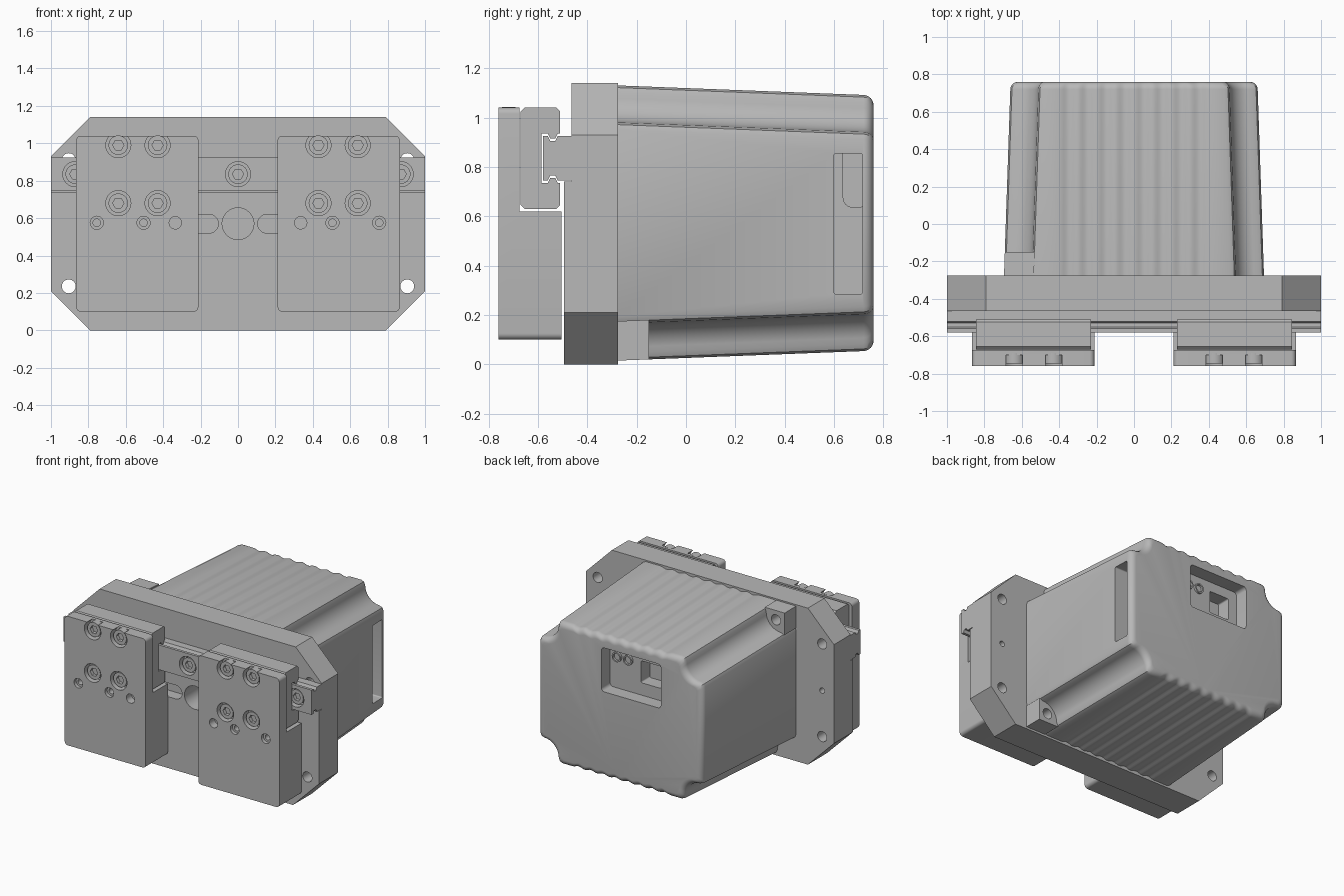
import bpy, bmesh, math

if "Cube" in bpy.data.objects:
    bpy.data.objects.remove(bpy.data.objects["Cube"], do_unlink=True)

GREY = (0.48, 0.48, 0.48, 1)
metal = bpy.data.materials.new("light grey")
metal.use_nodes = True
metal.diffuse_color = GREY
metal.node_tree.nodes["Principled BSDF"].inputs["Base Color"].default_value = GREY


def loft(name, rings):
    """Skin a list of matching point rings and cap both ends."""
    bm = bmesh.new()
    rows = [[bm.verts.new(p) for p in ring] for ring in rings]
    n = len(rows[0])
    for a, b in zip(rows, rows[1:]):
        for i in range(n):
            j = (i + 1) % n
            bm.faces.new((a[i], a[j], b[j], b[i]))
    bm.faces.new(rows[0])
    bm.faces.new(rows[-1])
    bmesh.ops.recalc_face_normals(bm, faces=bm.faces)
    mesh = bpy.data.meshes.new(name)
    bm.to_mesh(mesh)
    bm.free()
    mesh.materials.append(metal)
    obj = bpy.data.objects.new(name, mesh)
    bpy.context.collection.objects.link(obj)
    return obj


def prism(name, pts, lo, hi, axis="y"):
    """Extrude (x, z) points along y, or (y, z) points along x."""
    if axis == "y":
        return loft(name, [[(u, w, v) for u, v in pts] for w in (lo, hi)])
    return loft(name, [[(w, u, v) for u, v in pts] for w in (lo, hi)])


def rounded(u0, u1, v0, v1, r, steps=6):
    pts = []
    corners = ((u1 - r, v1 - r), (u0 + r, v1 - r), (u0 + r, v0 + r), (u1 - r, v0 + r))
    for k, (u, v) in enumerate(corners):
        for i in range(steps + 1):
            t = (k + i / steps) * math.pi / 2
            pts.append((u + r * math.cos(t), v + r * math.sin(t)))
    return pts


def circle(x, z, r, sides=32):
    return [(x + r * math.cos(math.tau * i / sides), z + r * math.sin(math.tau * i / sides))
            for i in range(sides)]


def drill(x, z, r, lo, hi, sides=32):
    return prism("cutter", circle(x, z, r, sides), lo, hi)


def cut(obj, cutters):
    for c in cutters:
        mod = obj.modifiers.new("cut", "BOOLEAN")
        mod.operation = "DIFFERENCE"
        mod.solver = "EXACT"
        mod.object = c
        bpy.context.view_layer.objects.active = obj
        bpy.ops.object.modifier_apply(modifier=mod.name)
        bpy.data.objects.remove(c, do_unlink=True)


def socket_bolt(name, x, z, front, back):
    bolt = drill(x, z, 0.052, front, back)
    bolt.name = name
    cut(bolt, [drill(x, z, 0.03, front - 0.05, front + 0.025, 6)])


# Flange plate with chamfered corners, a rail seat and drilled holes
C, T, H = 0.79, 0.21, 1.14
outline = [(-C, 0), (C, 0), (1, T), (1, H - T), (C, H), (-C, H), (-1, H - T), (-1, T)]
flange = prism("flange_plate", outline, -0.495, -0.275)
seat = [(-1.1, 0.74), (1.1, 0.74), (1.1, 1.2), (-1.1, 1.2)]
holes = [prism("cutter", seat, -0.6, -0.465), drill(0, 0.57, 0.085, -0.6, -0.3)]
for s in (-1, 1):
    holes += [drill(s * 0.905, z, 0.037, -0.6, -0.2) for z in (0.235, 0.91)]
    holes.append(drill(s * 0.905, 0.57, 0.02, -0.35, -0.2))
    inner, outer = sorted((s * 0.105, s * 0.4))
    holes.append(prism("cutter", rounded(inner, outer, 0.52, 0.62, 0.0499), -0.6, -0.41))
cut(flange, holes)

# Tapered housing with grooved corners and fluted top and bottom
MID, NOTCH, F = 0.5725, 0.15, 0.03


def quarter(a, b):
    pts = [(a, b - NOTCH - F), (a - 0.009, b - NOTCH - 0.009)]
    r = NOTCH - F
    for i in range(9):
        t = math.radians(270 - 90 * i / 8)
        pts.append((a - F + r * math.cos(t), b - F + r * math.sin(t)))
    pts += [(a - NOTCH - 0.009, b - 0.009), (a - NOTCH - F, b)]
    for i in range(33):
        x = 0.4 * (1 - i / 32)
        pts.append((x, b - 0.006 * (1 - math.cos(math.tau * x / 0.1))))
    return pts


def housing_size(y):
    t = (y + 0.275) / 1.035
    return 0.695 - 0.035 * t, 0.5575 - 0.04 * t


def housing_ring(y, inset=0):
    a, b = housing_size(y)
    q = quarter(a, b)
    half = q + [(-x, z) for x, z in q[-2::-1]]
    full = half + [(x, -z) for x, z in half[::-1]]
    ka, kb = 1 - inset / a, 1 - inset / b
    return [(x * ka, y, MID + z * kb) for x, z in full]


R = 0.04
rings = [housing_ring(-0.28), housing_ring(0.76 - R)]
for i in range(1, 7):
    t = math.radians(15 * i)
    rings.append(housing_ring(0.76 - R + R * math.sin(t), R * (1 - math.cos(t))))
housing = loft("housing", rings)
cut(housing, [
    prism("cutter", rounded(-0.33, 0.15, 0.68, 1.0, 0.025), 0.66, 0.9),
    prism("cutter", rounded(0.6, 0.715, 0.285, 0.855, 0.008), 0.3, 0.9, "x"),
    prism("cutter", rounded(-0.26, -0.1, 0.77, 0.93, 0.01), 0.56, 0.7),
])
prism("port_box", rounded(0.635, 0.74, 0.635, 0.95, 0.04), 0.25, 0.38, "x")

# Round connectors in the rear pocket
for x in (0.0, 0.09):
    connector = drill(x, 0.91, 0.036, 0.65, 0.675)
    connector.name = "round_connector"
    cut(connector, [drill(x, 0.91, 0.026, 0.655, 0.7)])

# Screw bosses filling two opposite corner grooves
for s in (-1, 1):
    ends = []
    for y in (-0.28, -0.15):
        a, b = housing_size(y)
        ends.append([(s * u, y, MID - s * v) for u, v in
                     ((a - 0.16, b - 0.16), (a, b - 0.16), (a, b), (a - 0.16, b))])
    boss = loft("screw_boss", ends)
    cut(boss, [drill(s * 0.62, MID - s * 0.485, 0.037, -0.24, -0.1)])

# Guide rail with a groove along each edge
half_rail = [(-0.46, 0.09), (-0.52, 0.09), (-0.53, 0.07), (-0.55, 0.07), (-0.56, 0.09), (-0.58, 0.09)]
RAIL_Z = 0.835
profile = [(y, RAIL_Z + d) for y, d in half_rail] + [(y, RAIL_Z - d) for y, d in half_rail[::-1]]
rail = prism("guide_rail", profile, -1, 1, "x")
cut(rail, [drill(x, RAIL_Z, 0.067, -0.7, -0.53) for x in (-0.87, 0, 0.87)])
for x in (-0.87, 0, 0.87):
    socket_bolt("rail_bolt", x, RAIL_Z, -0.565, -0.52)

# Carriage section wrapping the rail
half_carriage = [(-0.585, 0.1), (-0.56, 0.1), (-0.55, 0.08), (-0.53, 0.08), (-0.52, 0.1), (-0.51, 0.1),
                 (-0.51, 0.19), (-0.525, 0.205), (-0.655, 0.205), (-0.67, 0.19)]
carriage = [(y, RAIL_Z + d) for y, d in half_carriage]
carriage += [(y, RAIL_Z - d) for y, d in half_carriage[::-1]]

# Left and right sliding jaws
for s, side in ((-1, "right"), (1, "left")):
    x0, x1 = sorted((s * 0.23, s * 0.845))
    prism(side + "_carriage", carriage, x0, x1, "x")
    x0, x1 = sorted((s * 0.212, s * 0.865))
    jaw = prism(side + "_jaw", rounded(x0, x1, 0.1, 1.04, 0.025), -0.76, -0.505)
    step = [(-1.1, 0.62), (1.1, 0.62), (1.1, 1.2), (-1.1, 1.2)]
    spots = [(s * x, z) for x in (0.43, 0.64) for z in (0.68, 0.99)]
    cutters = [prism("cutter", step, -0.675, -0.4)]
    cutters += [drill(x, z, 0.067, -0.8, -0.7) for x, z in spots]
    cutters.append(drill(s * 0.335, 0.575, 0.033, -0.8, -0.7))
    for x in (0.505, 0.755):
        cutters.append(drill(s * x, 0.575, 0.035, -0.8, -0.735))
        cutters.append(drill(s * x, 0.575, 0.02, -0.8, -0.66))
    cut(jaw, cutters)
    for x, z in spots:
        socket_bolt(side + "_jaw_bolt", x, z, -0.745, -0.69)

# Smooth the curved surfaces and keep the machined edges crisp
bpy.ops.object.select_all(action="DESELECT")
for obj in bpy.context.scene.objects:
    if obj.type == "MESH" and metal.name in obj.data.materials:
        obj.select_set(True)
        bpy.context.view_layer.objects.active = obj
bpy.ops.object.shade_smooth_by_angle(angle=math.radians(32))
